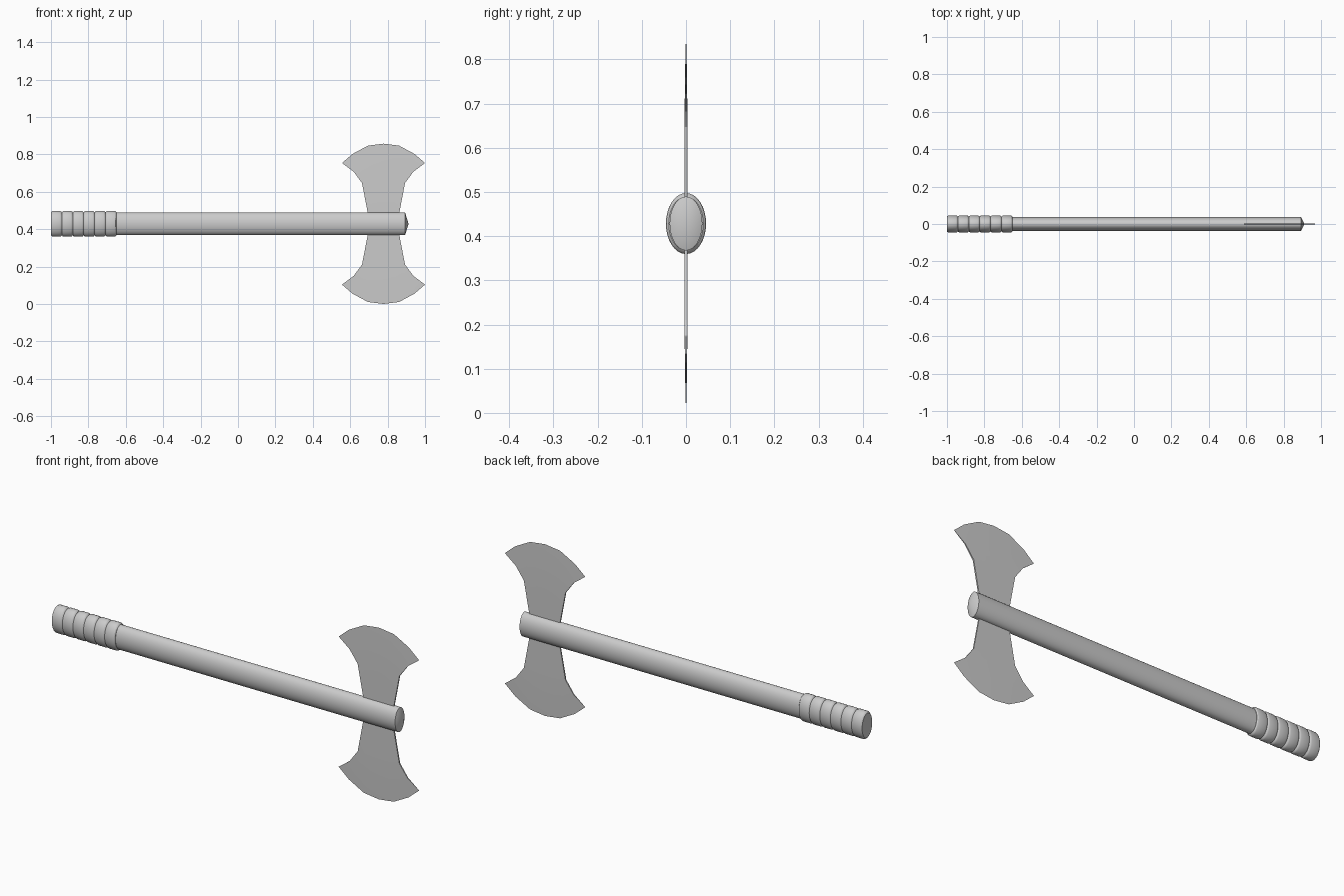
import bpy, bmesh, math

if "Cube" in bpy.data.objects:
    bpy.data.objects.remove(bpy.data.objects["Cube"])

ZC = 0.4285   # height of the handle axis
XB = 0.778    # x of the blade centre line


def finish(name, bm, angle):
    bmesh.ops.remove_doubles(bm, verts=bm.verts, dist=1e-5)
    bmesh.ops.recalc_face_normals(bm, faces=bm.faces)
    me = bpy.data.meshes.new(name)
    bm.to_mesh(me)
    bm.free()
    ob = bpy.data.objects.new(name, me)
    bpy.context.collection.objects.link(ob)
    bpy.ops.object.select_all(action='DESELECT')
    bpy.context.view_layer.objects.active = ob
    ob.select_set(True)
    bpy.ops.object.shade_smooth_by_angle(angle=math.radians(angle))
    return ob


def oval_loft(name, profile, tips, sides=32):
    """Loft oval rings (x, half depth, half height) along x, closed with fans to the tips."""
    bm = bmesh.new()
    rings = []
    for x, ry, rz in profile:
        rings.append([bm.verts.new((x, ry * math.cos(a), ZC + rz * math.sin(a)))
                      for a in (2 * math.pi * i / sides for i in range(sides))])
    for a, b in zip(rings, rings[1:]):
        for i in range(sides):
            j = (i + 1) % sides
            bm.faces.new((a[i], a[j], b[j], b[i]))
    for ring, x in zip((rings[0], rings[-1]), tips):
        c = bm.verts.new((x, 0, ZC))
        for i in range(sides):
            bm.faces.new((ring[i], ring[(i + 1) % sides], c))
    return finish(name, bm, 30)


# Shaft with a shallow pointed end
oval_loft("shaft", [(-0.98, 0.037, 0.061), (0.893, 0.037, 0.061)], (-0.98, 0.912))

# Grip: six rounded bands with grooves between
W = 0.35 / 6
band = [(0.0, 0.88), (0.004, 0.96), (0.010, 1.0), (W - 0.010, 1.0), (W - 0.004, 0.96)]
grip = [(-1 + k * W + dx, 0.0455 * s, 0.069 * s) for k in range(6) for dx, s in band]
grip.append((-0.65, 0.0455 * 0.86, 0.069 * 0.88))
oval_loft("grip", grip, (-1.0, -0.65))

# Double blade: rows of seven points (offset from centre, height above axis, half thickness)
T = [i / 3 for i in range(-3, 4)]


def row(w, z, rise, h):
    return [(w * t, z + rise * (1 - t * t), h) for t in T]


cut = [(-0.222, 0.325), (-0.165, 0.374), (-0.083, 0.418), (0, 0.4285),
       (0.083, 0.418), (0.165, 0.374), (0.222, 0.325)]
half = [row(0.085, 0.062, 0, 0.0035), row(0.115, 0.218, 0, 0.0033),
        row(0.160, 0.279, 0.05, 0.0025), [(x, z, 0) for x, z in cut]]
rows = [[(x, -z, h) for x, z, h in r] for r in reversed(half)]
rows += [row(0.075, 0, 0, 0.0035)] + half

bm = bmesh.new()
front, back = [[[bm.verts.new((XB + x, s * h, ZC + z)) for x, z, h in r] for r in rows]
               for s in (-1, 1)]
n = len(rows)
for g in (front, back):
    for r in range(n - 1):
        for c in range(6):
            bm.faces.new((g[r][c], g[r][c + 1], g[r + 1][c + 1], g[r + 1][c]))
for r in range(n - 1):
    for c in (0, 6):
        bm.faces.new((front[r][c], front[r + 1][c], back[r + 1][c], back[r][c]))
finish("double_blade", bm, 20)
